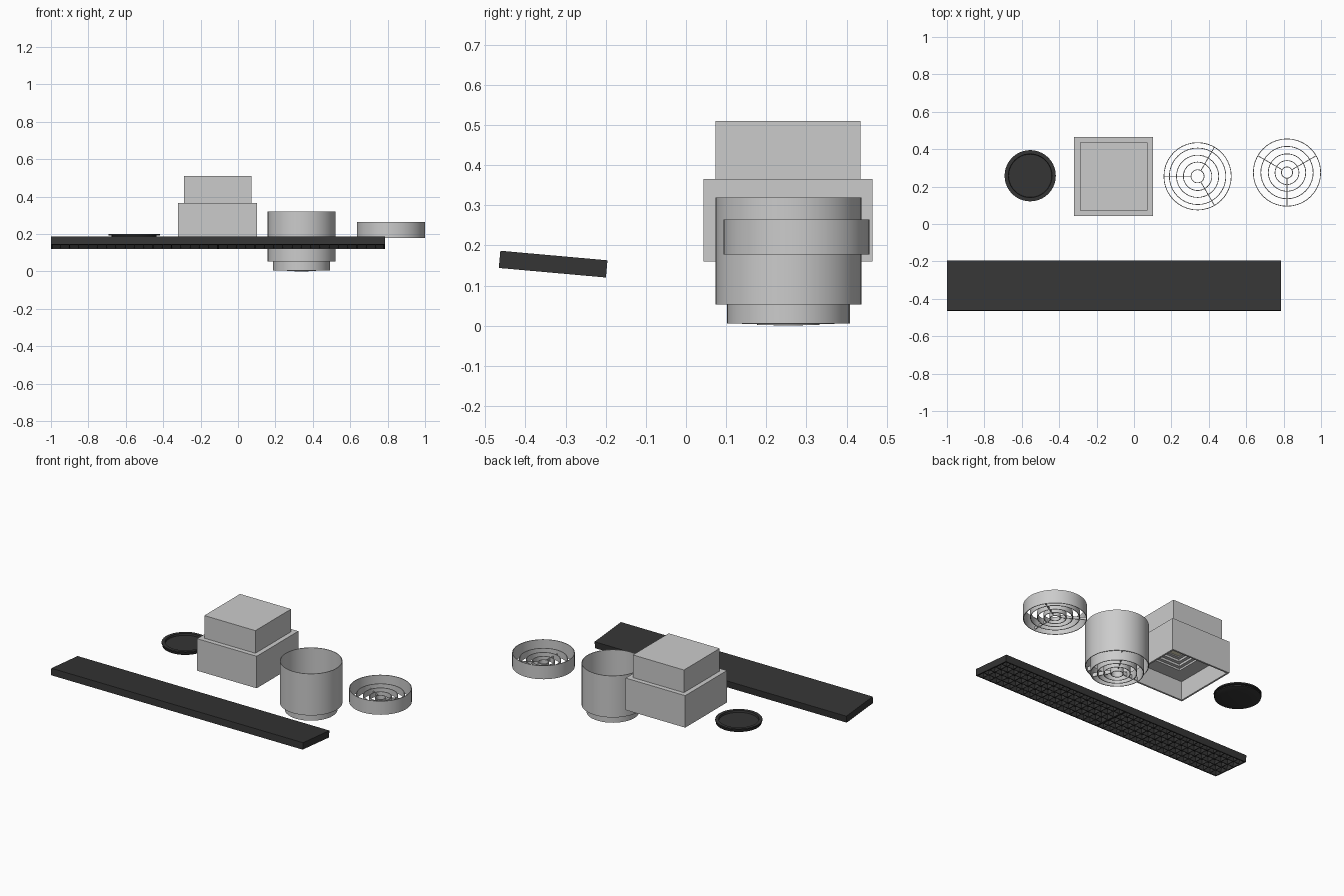
import bpy, bmesh, math
from mathutils import Matrix, Vector

if "Cube" in bpy.data.objects:
    bpy.data.objects.remove(bpy.data.objects["Cube"])


def material(name, color):
    m = bpy.data.materials.new(name)
    m.diffuse_color = color
    m.use_nodes = True
    m.node_tree.nodes["Principled BSDF"].inputs["Base Color"].default_value = m.diffuse_color
    return m


DARK = material("black_paint", (0.035, 0.035, 0.035, 1))
PALE = material("pale_lens", (0.85, 0.82, 0.6, 1))


def finish(name, bm, mat=None, smooth=False):
    bmesh.ops.remove_doubles(bm, verts=bm.verts, dist=1e-5)
    bmesh.ops.recalc_face_normals(bm, faces=bm.faces)
    me = bpy.data.meshes.new(name)
    bm.to_mesh(me)
    bm.free()
    ob = bpy.data.objects.new(name, me)
    bpy.context.collection.objects.link(ob)
    if mat:
        me.materials.append(mat)
    if smooth:
        bpy.ops.object.select_all(action='DESELECT')
        ob.select_set(True)
        bpy.context.view_layer.objects.active = ob
        bpy.ops.object.shade_smooth_by_angle(angle=math.radians(35))
    return ob


def lathe(name, profile, centre, sides=40, closed=False, mat=None):
    """Revolve (radius, z) points; four sides gives a square section."""
    square = sides == 4
    k = math.sqrt(2) if square else 1
    off = math.pi / 4 if square else 0
    bm = bmesh.new()
    rings = []
    for r, z in profile:
        if r == 0:
            rings.append([bm.verts.new((*centre, z))] * sides)
            continue
        angles = [off + math.tau * i / sides for i in range(sides)]
        rings.append([bm.verts.new((centre[0] + r * k * math.cos(a),
                                    centre[1] + r * k * math.sin(a), z)) for a in angles])
    pairs = list(zip(rings, rings[1:]))
    if closed:
        pairs.append((rings[-1], rings[0]))
    for a, b in pairs:
        for i in range(sides):
            j = (i + 1) % sides
            bm.faces.new(dict.fromkeys((a[i], a[j], b[j], b[i])))
    return finish(name, bm, mat, not square)


def tube(name, r, z0, z1, centre, t=0.004):
    return lathe(name, [(r, z0), (r, z1), (r - t, z1), (r - t, z0)], centre, closed=True)


def add_box(bm, centre, size, rot=Matrix()):
    bmesh.ops.create_cube(bm, size=1, matrix=rot @ Matrix.Translation(centre)
                          @ Matrix.Diagonal((*size, 1)))


def spokes(name, centre, angles, r0, r1, z0, z1):
    bm = bmesh.new()
    for a in angles:
        rot = Matrix.Translation((*centre, 0)) @ Matrix.Rotation(math.radians(a), 4, 'Z')
        add_box(bm, ((r0 + r1) / 2, 0, (z0 + z1) / 2), (r1 - r0, 0.004, z1 - z0), rot)
    finish(name, bm)


# Tilted linear light: hollow shell, open underneath
L, W, H, T = 1.785, 0.268, 0.043, 0.008
place = Matrix.Translation((-0.1075, -0.331, 0.1535)) @ Matrix.Rotation(math.radians(-5.1), 4, 'X')
bm = bmesh.new()
add_box(bm, (0, 0, H / 2 - T / 2), (L, W, T))
for s in (-1, 1):
    add_box(bm, (0, s * (W - T) / 2, -T / 2), (L, T, H - T))
    add_box(bm, (s * (L - T) / 2, 0, -T / 2), (T, W - 2 * T, H - T))
add_box(bm, (0, 0, -T / 2), (0.012, W - 2 * T, H - T))
finish("linear_housing", bm, DARK).matrix_world = place

# Louvre grid, two mirrored modules
bm = bmesh.new()
cells, rows = 18, 5
for s in (-1, 1):
    for i in range(1, cells):
        add_box(bm, (s * i * L / 2 / cells, 0, -0.004), (0.003, W - 2 * T, 0.028))
    for j in range(1, rows):
        y = -W / 2 + j * W / rows
        add_box(bm, (s * L / 4, y, -0.004), (L / 2 - 0.012, 0.004, 0.028))
finish("linear_louvre", bm, DARK).matrix_world = place

# Round dark lamp: grooved edge, dished top, gently domed underside
lathe("dark_disc", [(0, 0.167), (0.07, 0.168), (0.115, 0.172), (0.133, 0.178), (0.134, 0.185),
                    (0.12, 0.186), (0.12, 0.192), (0.137, 0.192), (0.137, 0.2),
                    (0.117, 0.2), (0.115, 0.188), (0, 0.188)], (-0.555, 0.258), mat=DARK)

# Square downlight: stepped body with stepped recess underneath
sq = (-0.109, 0.254)
lathe("square_housing", [(0, 0.51), (0.181, 0.51), (0.181, 0.365), (0.211, 0.365), (0.211, 0.16),
                         (0.2, 0.16), (0.2, 0.28), (0.11, 0.28), (0.11, 0.292), (0.09, 0.292),
                         (0.09, 0.306), (0.07, 0.306), (0.07, 0.32), (0.05, 0.32),
                         (0.05, 0.34), (0, 0.34)], sq, sides=4)
bm = bmesh.new()
add_box(bm, (*sq, 0.332), (0.098, 0.098, 0.012))
finish("square_lens", bm, PALE)

# Tall can: open sleeve with concentric baffle rings dropping below it
can = (0.34, 0.255)
tube("can_sleeve", 0.182, 0.053, 0.32, can)
for i, (r, z0, z1) in enumerate([(0.153, 0.006, 0.09), (0.115, 0.004, 0.06),
                                 (0.078, 0.002, 0.05), (0.037, 0.0, 0.04)]):
    tube(f"can_ring_{i + 1}", r, z0, z1, can)
spokes("can_inner_spokes", can, (60, 180, 300), 0.035, 0.152, 0.012, 0.036)
spokes("can_outer_spokes", can, (60, 180, 300), 0.151, 0.18, 0.056, 0.085)

# Short ring light with nested baffles
ring = (0.818, 0.275)
tube("ring_sleeve", 0.182, 0.178, 0.265, ring)
for i, (r, z0, z1) in enumerate([(0.142, 0.184, 0.228), (0.102, 0.183, 0.22),
                                 (0.066, 0.182, 0.212), (0.032, 0.181, 0.206)]):
    tube(f"ring_baffle_{i + 1}", r, z0, z1, ring)
spokes("ring_spokes", ring, (30, 150, 270), 0.03, 0.18, 0.188, 0.205)
